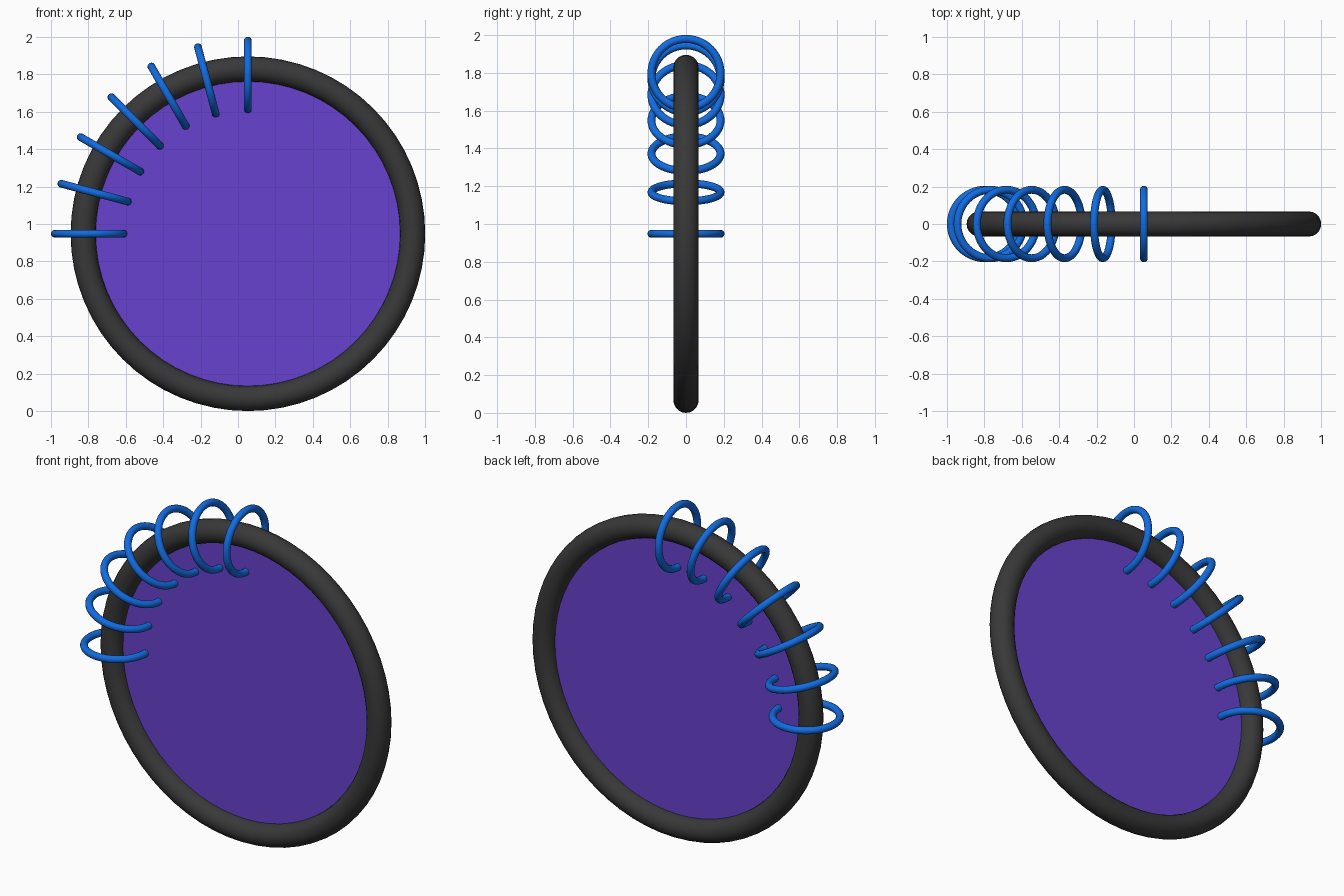
import bpy, math

if "Cube" in bpy.data.objects:
    bpy.data.objects.remove(bpy.data.objects["Cube"])

CX, CZ = 0.053, 0.948   # centre of the hoop


def material(name, rgb):
    m = bpy.data.materials.new(name)
    m.diffuse_color = (*rgb, 1)
    m.use_nodes = True
    m.node_tree.nodes["Principled BSDF"].inputs["Base Color"].default_value = m.diffuse_color
    return m


dark = material("dark grey", (0.04, 0.04, 0.04))
blue = material("blue", (0.006, 0.15, 0.75))
purple = material("purple", (0.14, 0.055, 0.62))


def finish(name, mat, smooth=True):
    ob = bpy.context.object
    ob.name = name
    ob.data.materials.append(mat)
    if smooth:
        bpy.ops.object.shade_smooth()
    return ob


# Large upright hoop
bpy.ops.mesh.primitive_torus_add(
    location=(CX, 0, CZ), rotation=(math.pi / 2, 0, 0),
    major_radius=0.881, minor_radius=0.067, major_segments=64, minor_segments=20)
finish("hoop", dark)

# Thin membrane filling the hoop
bpy.ops.mesh.primitive_circle_add(
    vertices=64, radius=0.881, fill_type='NGON',
    location=(CX, 0, CZ), rotation=(math.pi / 2, 0, 0))
finish("membrane", purple, smooth=False)

# Seven small rings threaded round the upper left quarter
for i in range(7):
    a = math.radians(90 + 15 * i)
    bpy.ops.mesh.primitive_torus_add(
        location=(CX + 0.849 * math.cos(a), 0, CZ + 0.849 * math.sin(a)),
        rotation=(0, -a, 0),
        major_radius=0.183, minor_radius=0.021, major_segments=48, minor_segments=14)
    finish(f"small_ring_{i + 1}", blue)
